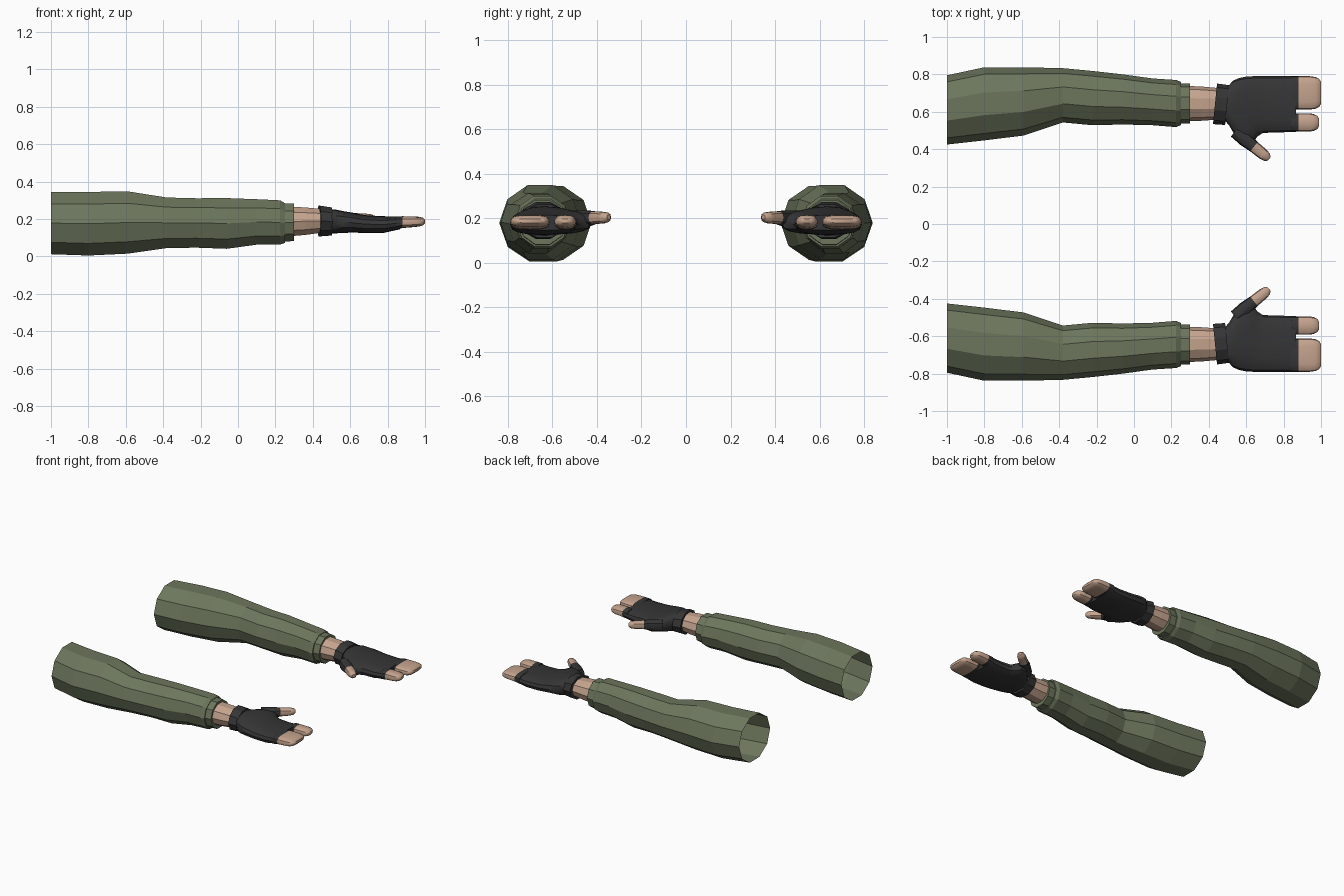
import bpy, bmesh, math

if "Cube" in bpy.data.objects:
    bpy.data.objects.remove(bpy.data.objects["Cube"])


def material(name, rgb):
    m = bpy.data.materials.new(name)
    m.diffuse_color = (*rgb, 1)
    m.use_nodes = True
    m.node_tree.nodes["Principled BSDF"].inputs["Base Color"].default_value = m.diffuse_color
    return m


GREEN = material("olive_cloth", (0.150, 0.180, 0.108))
SKIN = material("skin", (0.56, 0.37, 0.27))
DARK = material("dark_glove", (0.036, 0.036, 0.038))


def section(lo, hi, zlo, zhi, sides, power):
    """Rounded cross-section that exactly fills the given bounds."""
    pts = []
    for i in range(sides):
        a = 2 * math.pi * i / sides
        c, s = math.cos(a), math.sin(a)
        pts.append((math.copysign(abs(c) ** power, c), math.copysign(abs(s) ** power, s)))
    top = max(p[1] for p in pts)
    return [((lo + hi) / 2 + p * (hi - lo) / 2,
             (zlo + zhi) / 2 + q / top * (zhi - zlo) / 2) for p, q in pts]


def loft(name, rings, mats, side, sides=10, power=1.0, split=None,
         origin=(0, 0), yaw=0.0, caps=(True, True), smooth=True):
    """Skin rings of (along, lateral lo, lateral hi, z lo, z hi)."""
    bm = bmesh.new()
    ca, sa = math.cos(yaw), math.sin(yaw)
    loops = []
    for u, *bounds in rings:
        loops.append([bm.verts.new((origin[0] + u * ca - v * sa,
                                    side * (origin[1] + u * sa + v * ca), z))
                      for v, z in section(*bounds, sides, power)])
    for k in range(len(loops) - 1):
        a, b = loops[k], loops[k + 1]
        mid = (rings[k][0] + rings[k + 1][0]) / 2
        for i in range(sides):
            j = (i + 1) % sides
            f = bm.faces.new((a[i], a[j], b[j], b[i]))
            f.material_index = int(split is not None and mid > split)
    if caps[0]:
        bm.faces.new(loops[0][::-1])
    if caps[1]:
        bm.faces.new(loops[-1]).material_index = len(mats) - 1
    # the loops run counter-clockwise seen from +x, so the far side is outward
    if side > 0:
        bmesh.ops.reverse_faces(bm, faces=bm.faces[:])
    bm.normal_update()
    # make the first wall face point away from its ring centre
    bm.faces.ensure_lookup_table()
    f = bm.faces[0]
    centre = sum((v.co for v in loops[0]), loops[0][0].co * 0) / sides
    if f.normal.dot(f.calc_center_median() - centre) < 0:
        bmesh.ops.reverse_faces(bm, faces=bm.faces[:])
    mesh = bpy.data.meshes.new(name)
    bm.to_mesh(mesh)
    bm.free()
    for m in mats:
        mesh.materials.append(m)
    ob = bpy.data.objects.new(name, mesh)
    bpy.context.collection.objects.link(ob)
    if smooth:
        bpy.ops.object.select_all(action='DESELECT')
        ob.select_set(True)
        bpy.context.view_layer.objects.active = ob
        bpy.ops.object.shade_smooth_by_angle(angle=math.radians(35))
    return ob


# sleeve, with its narrow end band, open at the shoulder
SLEEVE = [(-1.0, .425, .795, .012, .345), (-.8, .447, .838, .005, .345),
          (-.59, .473, .838, .015, .348), (-.38, .543, .833, .045, .315),
          (-.22, .528, .818, .047, .311), (-.06, .532, .800, .041, .312),
          (.10, .528, .778, .063, .306), (.225, .518, .770, .064, .300),
          (.25, .528, .760, .072, .285), (.25, .537, .752, .080, .282),
          (.30, .537, .752, .082, .282), (.30, .555, .735, .115, .262)]
WRIST = [(.24, .548, .740, .105, .268), (.36, .552, .735, .115, .262),
         (.47, .560, .725, .130, .252)]
# glove cuff, slightly tilted, in its own axis
CUFF = [(-.035, -.095, .095, .125, .255), (-.035, -.110, .108, .107, .272),
        (.030, -.108, .106, .112, .262), (.030, -.090, .090, .130, .245)]
PALM = [(.48, .560, .720, .130, .248), (.51, .525, .745, .122, .252),
        (.53, .490, .766, .124, .249), (.56, .455, .780, .126, .243),
        (.60, .425, .788, .127, .236), (.635, .432, .790, .127, .229),
        (.66, .468, .790, .126, .224), (.69, .487, .790, .125, .220),
        (.78, .490, .790, .126, .215), (.865, .492, .790, .145, .214)]
THUMB = [(0, -.035, .035, .150, .235), (.07, -.038, .038, .160, .235),
         (.130, -.032, .032, .173, .230), (.195, -.030, .030, .177, .228),
         (.222, -.024, .024, .182, .224), (.235, -.011, .011, .194, .214)]


def finger(lo, hi, tip):
    """Rings for a finger with a rounded tip."""
    return [(.84, lo, hi, .145, .214), (.88, lo, hi, .152, .215),
            (.94, lo, hi, .157, .214), (tip - .030, lo + .004, hi - .004, .160, .212),
            (tip - .010, lo + .014, hi - .014, .167, .207),
            (tip, lo + .030, hi - .030, .178, .197)]


for tag, s in (("left", 1), ("right", -1)):
    loft(tag + "_sleeve", SLEEVE, [GREEN], s, caps=(False, False), smooth=False)
    loft(tag + "_wrist", WRIST, [SKIN], s, smooth=False)
    loft(tag + "_glove_cuff", CUFF, [DARK], s, origin=(.468, .640), yaw=-.10, smooth=False)
    loft(tag + "_palm", PALM, [DARK], s, sides=16, power=.75)
    loft(tag + "_thumb", THUMB, [DARK, SKIN], s, sides=10, power=.85, split=.13,
         origin=(.540, .495), yaw=math.radians(-39))
    loft(tag + "_index_finger", finger(.494, .592, .99), [DARK, SKIN], s,
         sides=12, power=.75, split=.88)
    loft(tag + "_joined_fingers", finger(.612, .790, 1.0), [DARK, SKIN], s,
         sides=16, power=.65, split=.88)
